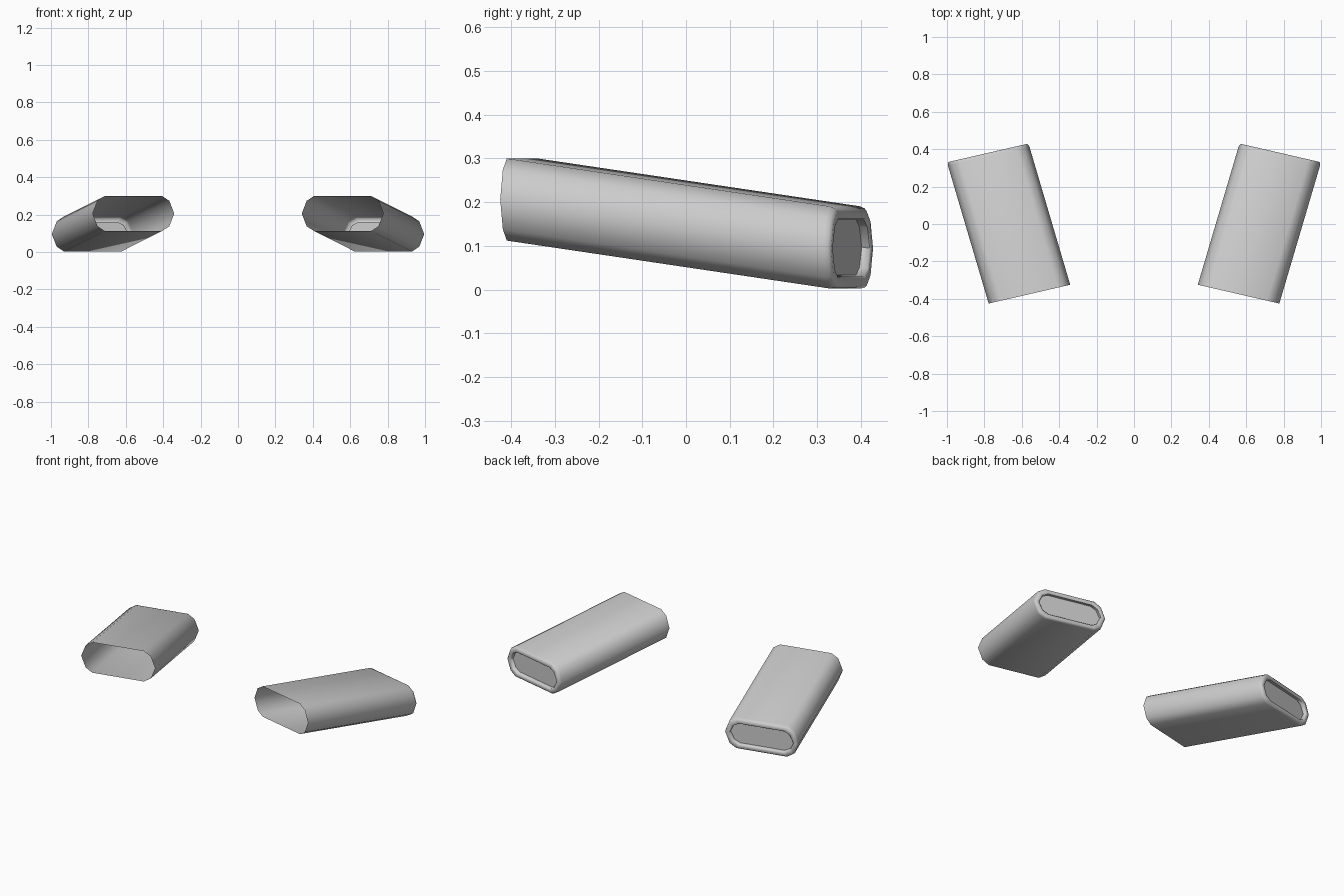
import bpy
import bmesh
import math
from mathutils import Vector

cube = bpy.data.objects.get("Cube")
if cube:
    bpy.data.objects.remove(cube, do_unlink=True)

# Single satin metal colour
metal = bpy.data.materials.new("satin grey metal")
metal.use_nodes = True
colour = (0.6, 0.6, 0.6, 1)
metal.diffuse_color = colour
metal.node_tree.nodes["Principled BSDF"].inputs["Base Color"].default_value = colour

# Flattened pipe: half width (along x), half height, axis end points
HALF_W, HALF_H, SKEW = 0.218, 0.094, -0.23
FRONT = Vector((0.559, -0.375, 0.206))
BACK = Vector((0.782, 0.38, 0.094))

# Rounded-oblong cross-section, mirrored from one quarter
quarter = [(HALF_W, 0), (0.192, 0.068), (0.152, HALF_H)]
upper = quarter + [(-u, v) for u, v in reversed(quarter)]
section = upper + [(u, -v) for u, v in reversed(upper[1:-1])]

# Rings as (inset, distance along the axis): wall, rounded rim, recess
rings = [(0, 0), (0, 0.978), (0.003, 0.992), (0.009, 1),
         (0.025, 1), (0.029, 0.996), (0.030, 0.972)]


def pipe_tip(name, side):
    """Open at the front, closed by a recessed panel at the back."""
    bm = bmesh.new()
    loops = []
    for inset, t in rings:
        centre = FRONT.lerp(BACK, t)
        su, sv = 1 - inset / HALF_W, 1 - inset / HALF_H
        loop = []
        for u, v in section:
            p = centre + Vector((u * su, u * su * SKEW, v * sv))
            loop.append(bm.verts.new((p.x * side, p.y, p.z)))
        loops.append(loop)
    n = len(section)
    for a, b in zip(loops, loops[1:]):
        for i in range(n):
            j = (i + 1) % n
            bm.faces.new((a[i], a[j], b[j], b[i]))
    bm.faces.new(loops[-1])
    bmesh.ops.recalc_face_normals(bm, faces=bm.faces)
    mesh = bpy.data.meshes.new(name)
    bm.to_mesh(mesh)
    bm.free()
    mesh.materials.append(metal)
    obj = bpy.data.objects.new(name, mesh)
    bpy.context.collection.objects.link(obj)
    bpy.ops.object.select_all(action='DESELECT')
    obj.select_set(True)
    bpy.context.view_layer.objects.active = obj
    bpy.ops.object.shade_smooth_by_angle(angle=math.radians(50))


pipe_tip("left_pipe_tip", 1)
pipe_tip("right_pipe_tip", -1)
